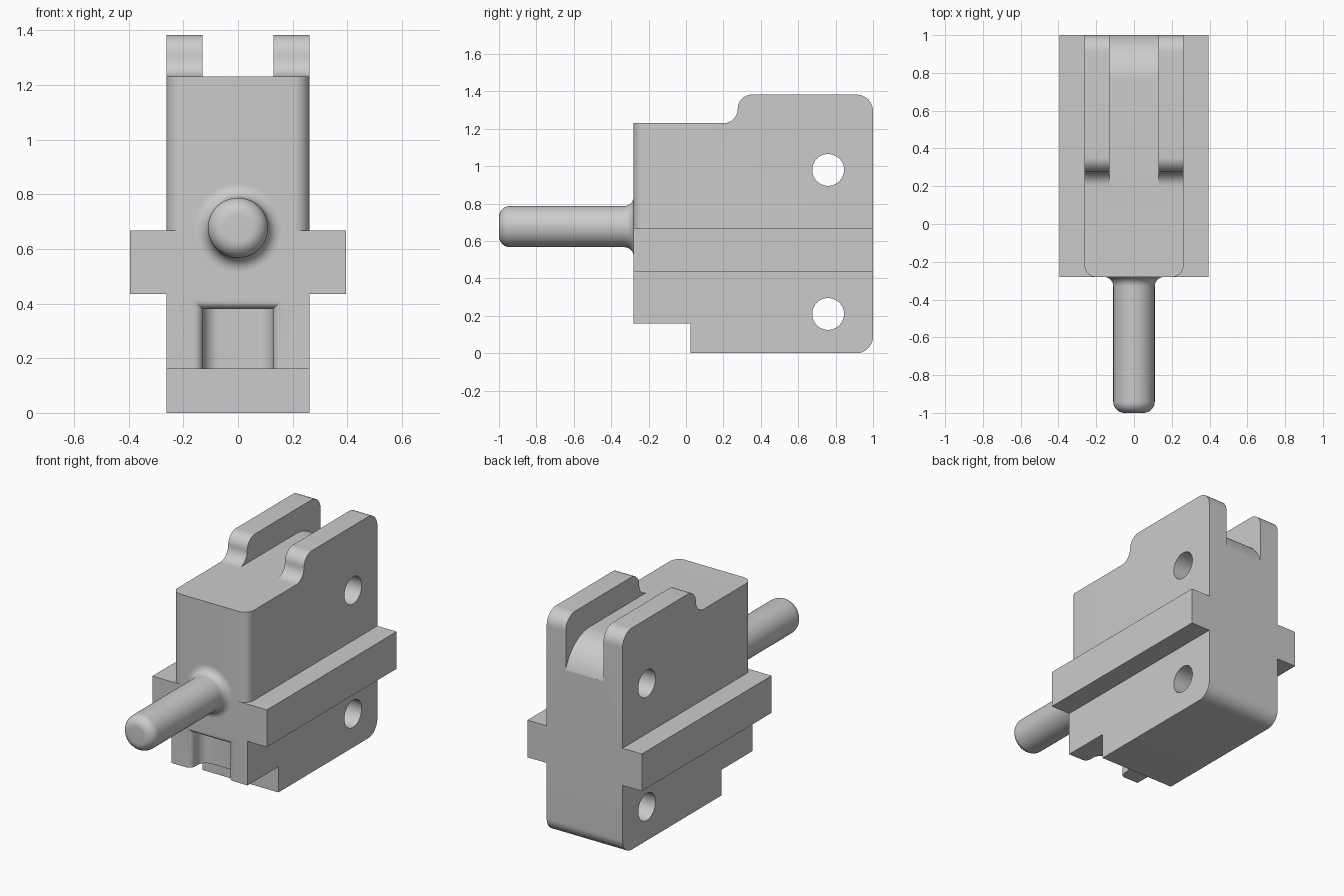
import bpy
import bmesh
from math import sin, cos, pi, radians, sqrt

if "Cube" in bpy.data.objects:
    bpy.data.objects.remove(bpy.data.objects["Cube"])

FRONT, BACK, HALF = -0.28, 1.0, 0.262
RAIL_LOW, RAIL_TOP, SHOULDER, TOP = 0.435, 0.667, 1.23, 1.383

steel = bpy.data.materials.new("plain grey")
steel.use_nodes = True
GREY = (0.6, 0.6, 0.6, 1)
steel.diffuse_color = GREY
steel.node_tree.nodes["Principled BSDF"].inputs["Base Color"].default_value = GREY


def arc(cy, cz, r, start, end, n=12):
    steps = [radians(start + (end - start) * i / n) for i in range(n + 1)]
    return [(cy + r * cos(a), cz + r * sin(a)) for a in steps]


def finish(name, bm):
    bmesh.ops.recalc_face_normals(bm, faces=bm.faces)
    mesh = bpy.data.meshes.new(name)
    bm.to_mesh(mesh)
    bm.free()
    obj = bpy.data.objects.new(name, mesh)
    bpy.context.collection.objects.link(obj)
    mesh.materials.append(steel)
    return obj


def loft(rings, closed=False):
    """Bridge equal rings of points; cap both ends unless closed."""
    bm = bmesh.new()
    loops = [[bm.verts.new(p) for p in ring] for ring in rings]
    for a, b in zip(loops, loops[1:]):
        for i in range(len(a)):
            j = (i + 1) % len(a)
            bm.faces.new((a[i], a[j], b[j], b[i]))
    bm.faces.new(loops[0])
    bm.faces.new(loops[-1])
    return bm


def slab(profile, half):
    """Extrude a side profile (y, z) across x."""
    return loft([[(x, y, z) for y, z in profile] for x in (-half, half)])


def activate(obj):
    bpy.ops.object.select_all(action='DESELECT')
    obj.select_set(True)
    bpy.context.view_layer.objects.active = obj


def cut(obj, cutter):
    mod = obj.modifiers.new("cut", 'BOOLEAN')
    mod.operation = 'DIFFERENCE'
    mod.solver = 'EXACT'
    mod.object = cutter
    activate(obj)
    bpy.ops.object.modifier_apply(modifier=mod.name)
    bpy.data.objects.remove(cutter)


def smooth(obj):
    activate(obj)
    bpy.ops.object.shade_smooth_by_angle(angle=radians(30))


def pin_hole(obj, z):
    cut(obj, finish("hole_cutter", slab(arc(0.76, z, 0.085, 0, 352.5, 47), 0.5)))


# Lower body: stepped underside, rounded rear corner
lower = finish("lower_body", slab(
    [(FRONT, RAIL_LOW), (FRONT, 0.16), (0.025, 0.16), (0.025, 0)]
    + arc(BACK - 0.09, 0.09, 0.09, -90, 0) + [(BACK, RAIL_LOW)], HALF))
pin_hole(lower, 0.21)

# Front recess: flared mouth, rounded rear corners
lip, inner, width, ceiling, depth = 0.035, 0.06, 0.128, 0.38, 0.12
stations = [(FRONT - 0.02, width + lip, ceiling + lip)]
for i in range(9):
    t = lip * (1 - cos(pi / 2 * i / 8))
    e = lip - sqrt(max(0, lip ** 2 - (lip - t) ** 2))
    stations.append((FRONT + t, width + e, ceiling + e))
for i in range(9):
    a = pi / 2 * i / 8
    stations.append((FRONT + depth - inner * (1 - sin(a)),
                     width - inner * (1 - cos(a)), ceiling))
cut(lower, finish("recess_cutter", loft(
    [[(-w, y, 0.1), (w, y, 0.1), (w, y, z), (-w, y, z)] for y, w, z in stations])))
smooth(lower)

# Side rail block
finish("side_rail", slab([(FRONT, RAIL_LOW), (BACK, RAIL_LOW),
                          (BACK, RAIL_TOP), (FRONT, RAIL_TOP)], 0.395))

# Upper body: shoulder rising into the two rear cheeks
r = (TOP - SHOULDER) / 2
mid = SHOULDER + r
bm = slab([(FRONT, RAIL_TOP), (BACK, RAIL_TOP)]
          + arc(BACK - 0.09, TOP - 0.09, 0.09, 0, 90)
          + arc(0.2 + 2 * r, mid, r, 90, 180)
          + arc(0.2, mid, r, 0, -90)[1:] + [(FRONT, SHOULDER)], HALF)
corners = [e for e in bm.edges
           if all(abs(v.co.y - FRONT) < 1e-4 for v in e.verts)
           and abs(e.verts[0].co.z - e.verts[1].co.z) > 0.1]
bmesh.ops.bevel(bm, geom=corners, offset=0.06, segments=10, profile=0.5, affect='EDGES')
upper = finish("upper_body", bm)

# Slot between the cheeks, with a floor rounded about the upper pin hole
cut(upper, finish("slot_cutter", slab(
    [(0.2, SHOULDER)] + arc(0.76, 0.98, 0.25, 90, 16.3, 20)
    + [(1.1, 1.05), (1.1, 1.5), (0.2, 1.5)], 0.13)))
pin_hole(upper, 0.98)
smooth(upper)

# Front shaft: rounded tip and flared root
profile = [(0.05, -1.0)] + arc(0.05, -0.94, 0.06, -80, 0, 10)
profile += arc(0.16, FRONT - 0.05, 0.05, 180, 90, 10) + [(0.16, FRONT + 0.02)]
shaft = finish("front_shaft", loft(
    [[(rad * cos(2 * pi * i / 48), y, 0.677 + rad * sin(2 * pi * i / 48))
      for i in range(48)] for rad, y in profile]))
smooth(shaft)
